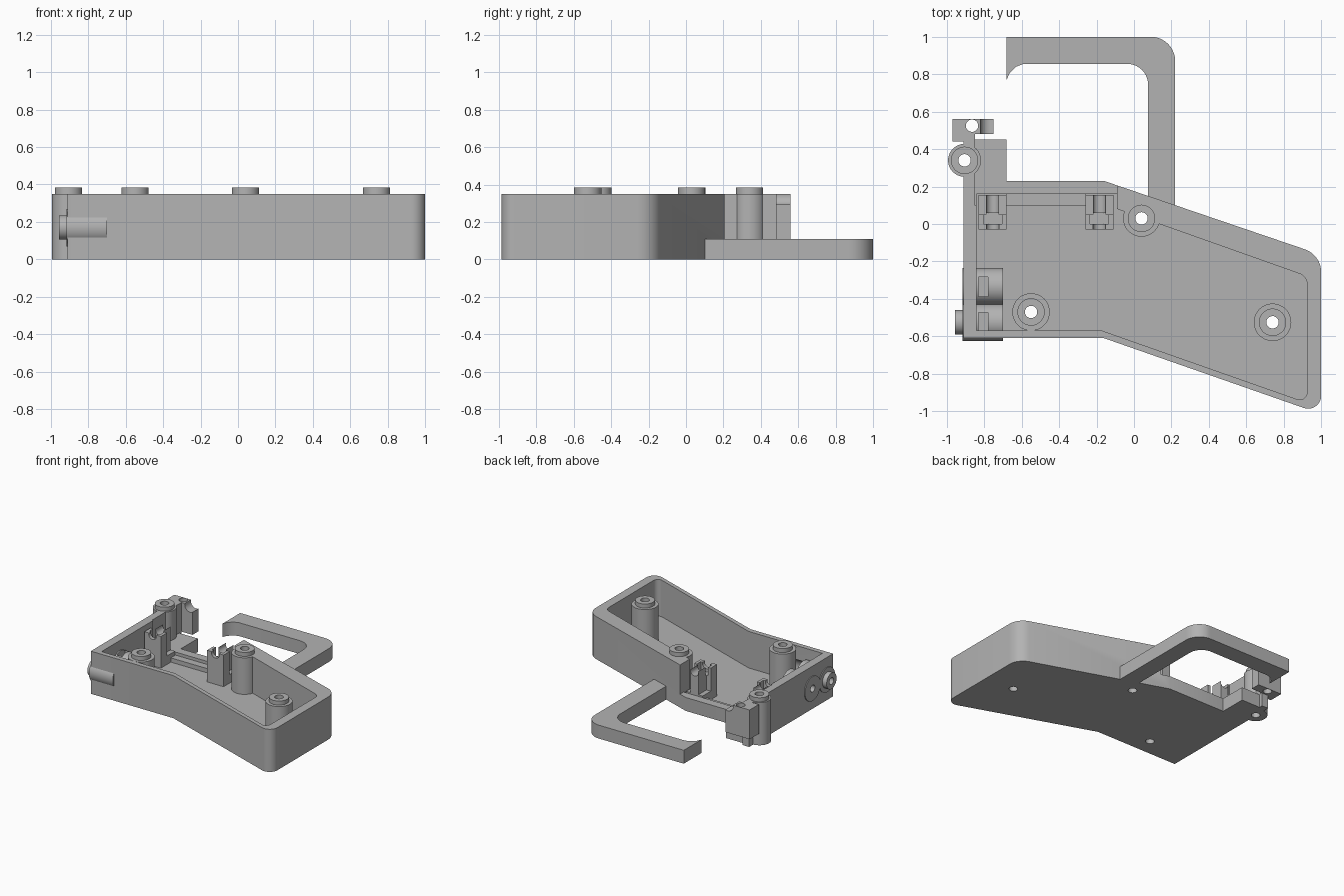
import bpy, bmesh, math
from mathutils import Vector, Matrix

if "Cube" in bpy.data.objects:
    bpy.data.objects.remove(bpy.data.objects["Cube"])

grey = bpy.data.materials.new("plain_grey")
grey.use_nodes = True
grey.diffuse_color = (0.45, 0.45, 0.45, 1)
grey.node_tree.nodes["Principled BSDF"].inputs["Base Color"].default_value = (0.45, 0.45, 0.45, 1)


def finish(name, bm):
    bmesh.ops.recalc_face_normals(bm, faces=bm.faces)
    mesh = bpy.data.meshes.new(name)
    bm.to_mesh(mesh)
    bm.free()
    mesh.materials.append(grey)
    ob = bpy.data.objects.new(name, mesh)
    bpy.context.collection.objects.link(ob)
    return ob


def rounded(points, steps=10):
    """Outline from (x, y, radius) corners."""
    out = []
    for i, (x, y, r) in enumerate(points):
        p = Vector((x, y))
        if r == 0:
            out.append(p)
            continue
        a = (Vector(points[i - 1][:2]) - p).normalized()
        b = (Vector(points[(i + 1) % len(points)][:2]) - p).normalized()
        half = a.angle(b) / 2
        centre = p + (a + b).normalized() * r / math.sin(half)
        start = p + a * r / math.tan(half) - centre
        end = p + b * r / math.tan(half) - centre
        for k in range(steps + 1):
            d = start.lerp(end, k / steps)
            # even angular spacing along the arc
            t = k / steps
            w = start.angle(end)
            d = (start * math.sin((1 - t) * w) + end * math.sin(t * w)) / math.sin(w)
            out.append(centre + d)
    return out


def prism(name, points, z0, z1):
    bm = bmesh.new()
    face = bm.faces.new([bm.verts.new((p.x, p.y, z0)) for p in rounded(points)])
    top = bmesh.ops.extrude_face_region(bm, geom=[face])["geom"]
    bmesh.ops.translate(bm, vec=(0, 0, z1 - z0),
                        verts=[v for v in top if isinstance(v, bmesh.types.BMVert)])
    return finish(name, bm)


def box(name, x0, x1, y0, y1, z0, z1):
    return prism(name, [(x0, y0, 0), (x1, y0, 0), (x1, y1, 0), (x0, y1, 0)], z0, z1)


def cylinder(name, axis, lo, hi, a, b, r, sides=48):
    """Cylinder from lo to hi along an axis; a, b are the other two coordinates."""
    bm = bmesh.new()
    mid = (lo + hi) / 2
    place = {"x": ((mid, a, b), Matrix.Rotation(math.pi / 2, 4, "Y")),
             "y": ((a, mid, b), Matrix.Rotation(math.pi / 2, 4, "X")),
             "z": ((a, b, mid), Matrix.Identity(4))}[axis]
    bmesh.ops.create_cone(bm, cap_ends=True, segments=sides, radius1=r, radius2=r,
                          depth=hi - lo, matrix=Matrix.Translation(place[0]) @ place[1])
    return finish(name, bm)


def combine(ob, others, operation):
    for other in others:
        mod = ob.modifiers.new("combine", "BOOLEAN")
        mod.operation, mod.solver, mod.object = operation, "EXACT", other
    bpy.context.view_layer.update()
    mesh = bpy.data.meshes.new_from_object(ob.evaluated_get(bpy.context.evaluated_depsgraph_get()))
    ob.modifiers.clear()
    ob.data = mesh
    for other in others:
        bpy.data.objects.remove(other)


def cut(ob, *cutters):
    combine(ob, cutters, "DIFFERENCE")


def add(ob, *parts):
    combine(ob, parts, "UNION")


WALL, LEDGE, FLOOR = 0.35, 0.11, 0.05
BOSSES = {"back_boss": (-0.905, 0.34, 0.088), "middle_boss": (0.04, 0.03, 0.098),
          "front_boss": (-0.55, -0.47, 0.1), "end_boss": (0.74, -0.525, 0.1)}


def drill(x, y):
    return cylinder("drill", "z", -0.1, 0.6, x, y, 0.033, 32)


# Open tray with a low opening in the back wall
tray = prism("tray", [(-0.91, -0.61, 0), (-0.16, -0.61, 0), (1, -1.015, 0.07),
                      (1, -0.165, 0.13), (-0.16, 0.23, 0), (-0.91, 0.23, 0)], 0, WALL)
cut(tray,
    prism("cavity", [(-0.84, -0.57, 0), (-0.17, -0.57, 0), (0.925, -0.955, 0.04),
                     (0.925, -0.28, 0.06), (-0.09, 0.08, 0), (-0.09, 0.16, 0),
                     (-0.84, 0.16, 0)], FLOOR, 0.5),
    box("opening", -0.85, -0.09, 0.1, 0.3, LEDGE, 0.5))

# Low ledge and upright wall beside the opening
add(tray, box("ledge", -0.9, -0.68, 0.17, 0.45, 0, LEDGE),
    box("upright", -0.91, -0.85, 0.15, 0.48, 0, WALL))
cut(tray, *[drill(x, y) for x, y, r in BOSSES.values()],
    cylinder("bore_a", "x", -1.1, -0.5, -0.335, 0.17, 0.09),
    cylinder("bore_b", "x", -1.1, -0.5, -0.525, 0.17, 0.08))
box("inner_step", -0.68, -0.26, 0.10, 0.165, 0.02, 0.085)

# Screw bosses with raised collars
for name, (x, y, r) in BOSSES.items():
    boss = cylinder(name, "z", 0 if name == "back_boss" else 0.01, WALL, x, y, r)
    add(boss, cylinder("collar", "z", 0.2, 0.383, x, y, 0.073))
    cut(boss, drill(x, y))

# Overhanging hinge block with a hole and a grooved corner
block = box("hinge_block", -0.97, -0.75, 0.44, 0.56, LEDGE, WALL)
cut(block, drill(-0.865, 0.525),
    cylinder("groove", "y", 0.3, 0.7, -0.77, 0.34, 0.05),
    box("relief", -0.849, -0.7, 0.4, 0.48, 0, 0.5),
    cylinder("boss_clearance", "z", 0, 0.5, -0.905, 0.34, 0.08))

# Hooked guard
prism("guard", [(-0.68, 1, 0), (0.22, 1, 0.13), (0.22, 0.07, 0), (0.075, 0.12, 0),
                (0.075, 0.855, 0.11), (-0.59, 0.855, 0), (-0.63, 0.84, 0),
                (-0.665, 0.805, 0), (-0.68, 0.77, 0)], 0, LEDGE)

# Pin cradles with a round channel and a square pocket
for name, x in (("left_cradle", -0.755), ("right_cradle", -0.185)):
    cradle = box(name, x - 0.075, x + 0.075, -0.03, 0.155, 0.02, 0.31)
    cut(cradle,
        cylinder("channel", "y", -0.2, 0.3, x, 0.30, 0.035, 32),
        box("pocket", x - 0.05, x + 0.05, 0, 0.06, 0.24, 0.5),
        box("shoulder", x - 0.2, x - 0.035, 0.05, 0.3, 0.12, 0.5),
        box("shoulder", x + 0.035, x + 0.2, 0.05, 0.3, 0.12, 0.5))

# Side sockets with key slots, the front one with a protruding collar
for name, y in (("rear_socket", -0.335), ("front_socket", -0.525)):
    socket = cylinder(name, "x", -0.917, -0.70, y, 0.17, 0.1)
    if name == "front_socket":
        add(socket, cylinder("rim", "x", -0.955, -0.8, y, 0.17, 0.065))
    cut(socket, cylinder("bore", "x", -1.1, -0.72, y, 0.17, 0.028, 32),
        box("key_slot", -0.83, -0.78, y - 0.053, y + 0.053, 0.12, 0.5))

# Smooth the round surfaces and keep hard edges
for ob in bpy.context.scene.objects:
    if ob.type == "MESH":
        bpy.ops.object.select_all(action="DESELECT")
        ob.select_set(True)
        bpy.context.view_layer.objects.active = ob
        bpy.ops.object.shade_smooth_by_angle(angle=math.radians(30))
